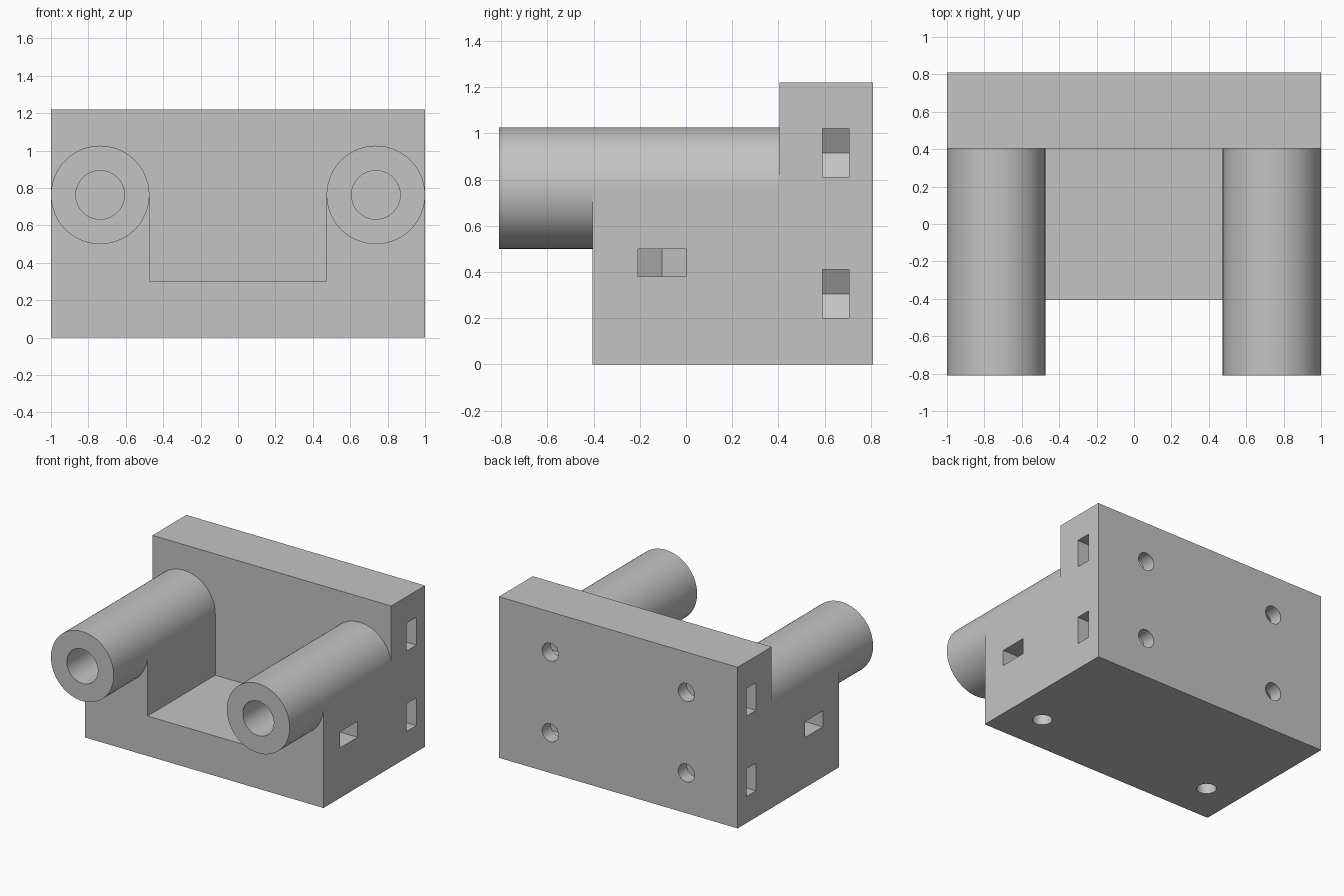
import bpy
from math import pi, radians

cube = bpy.data.objects.get("Cube")
if cube:
    bpy.data.objects.remove(cube, do_unlink=True)

grey = bpy.data.materials.new("plain grey")
grey.use_nodes = True
grey.diffuse_color = (0.55, 0.55, 0.55, 1)
grey.node_tree.nodes["Principled BSDF"].inputs["Base Color"].default_value = grey.diffuse_color

ROTATION = {"X": (0, pi / 2, 0), "Y": (pi / 2, 0, 0), "Z": (0, 0, 0)}


def box(name, x, y, z):
    """Box spanning three (low, high) ranges."""
    spans = (x, y, z)
    bpy.ops.mesh.primitive_cube_add(size=1, location=[(a + b) / 2 for a, b in spans])
    ob = bpy.context.object
    ob.name = name
    ob.scale = [abs(b - a) for a, b in spans]
    bpy.ops.object.transform_apply(location=True, rotation=True, scale=True)
    ob.data.materials.append(grey)
    return ob


def rod(name, axis, centre, radius, depth, sides=96):
    """Cylinder along a main axis."""
    bpy.ops.mesh.primitive_cylinder_add(vertices=sides, radius=radius, depth=depth,
                                        location=centre, rotation=ROTATION[axis])
    ob = bpy.context.object
    ob.name = name
    bpy.ops.object.transform_apply(location=True, rotation=True, scale=True)
    ob.data.materials.append(grey)
    return ob


def combine(target, tool, operation):
    """Apply an exact boolean and remove the tool."""
    mod = target.modifiers.new(operation.lower(), "BOOLEAN")
    mod.operation, mod.solver, mod.object = operation, "EXACT", tool
    bpy.context.view_layer.objects.active = target
    bpy.ops.object.modifier_apply(modifier=mod.name)
    bpy.data.objects.remove(tool, do_unlink=True)


FRONT, STEP, BACK = -0.405, 0.405, 0.81
TUBE_X, TUBE_Z, TUBE_R, BORE_R = 0.737, 0.763, 0.263, 0.13
NUT_X, NUT_Y, HOLE_R = 0.57, (0.59, 0.705), 0.068
NUT_HALF, HEX_R = 0.105, 0.121

# Floor block with the upright mounting plate behind it
bracket = box("bracket", (-1, 1), (FRONT, BACK), (0, 0.302))
combine(bracket, box("back_plate", (-1, 1), (STEP, BACK), (0, 1.22)), "UNION")

# Side walls carrying the tubes
for s in (-1, 1):
    wall = box("side_wall", (s * (TUBE_X - TUBE_R), s), (FRONT, 0.5), (0.1, TUBE_Z))
    combine(bracket, wall, "UNION")
    tube = rod("tube", "Y", (s * TUBE_X, -0.155, TUBE_Z), TUBE_R, 1.31)
    combine(bracket, tube, "UNION")

for s in (-1, 1):
    # Tube bore
    combine(bracket, rod("bore", "Y", (s * TUBE_X, -0.3, TUBE_Z), BORE_R, 1.41), "DIFFERENCE")

    # Rear screw holes with nut slots opening on the side
    for z in (0.305, 0.915):
        y_mid = sum(NUT_Y) / 2
        combine(bracket, rod("rear_hole", "Y", (s * NUT_X, 0.7, z), HOLE_R, 0.4, 48), "DIFFERENCE")
        combine(bracket, box("rear_slot", (s * NUT_X, s * 1.1), NUT_Y,
                             (z - NUT_HALF, z + NUT_HALF)), "DIFFERENCE")
        pocket = rod("rear_pocket", "Y", (0, 0, 0), HEX_R, NUT_Y[1] - NUT_Y[0], 6)
        pocket.rotation_euler = (0, pi / 6, 0)
        pocket.location = (s * NUT_X, y_mid, z)
        combine(bracket, pocket, "DIFFERENCE")

    # Clamping screw hole from below, up into the bore, with its nut slot
    y = -0.103
    combine(bracket, rod("bottom_hole", "Z", (s * TUBE_X, y, 0.3), HOLE_R, 0.84, 48), "DIFFERENCE")
    combine(bracket, box("bottom_slot", (s * TUBE_X, s * 1.1),
                         (y - NUT_HALF, y + NUT_HALF), (0.38, 0.5)), "DIFFERENCE")
    pocket = rod("bottom_pocket", "Z", (0, 0, 0), HEX_R, 0.12, 6)
    pocket.rotation_euler = (0, 0, pi / 6)
    pocket.location = (s * TUBE_X, y, 0.44)
    combine(bracket, pocket, "DIFFERENCE")

# Smooth round walls, crisp edges
bpy.ops.object.select_all(action="DESELECT")
bracket.select_set(True)
bpy.context.view_layer.objects.active = bracket
bpy.ops.object.shade_smooth_by_angle(angle=radians(30))
weighted = bracket.modifiers.new("weighted normals", "WEIGHTED_NORMAL")
weighted.keep_sharp = True
